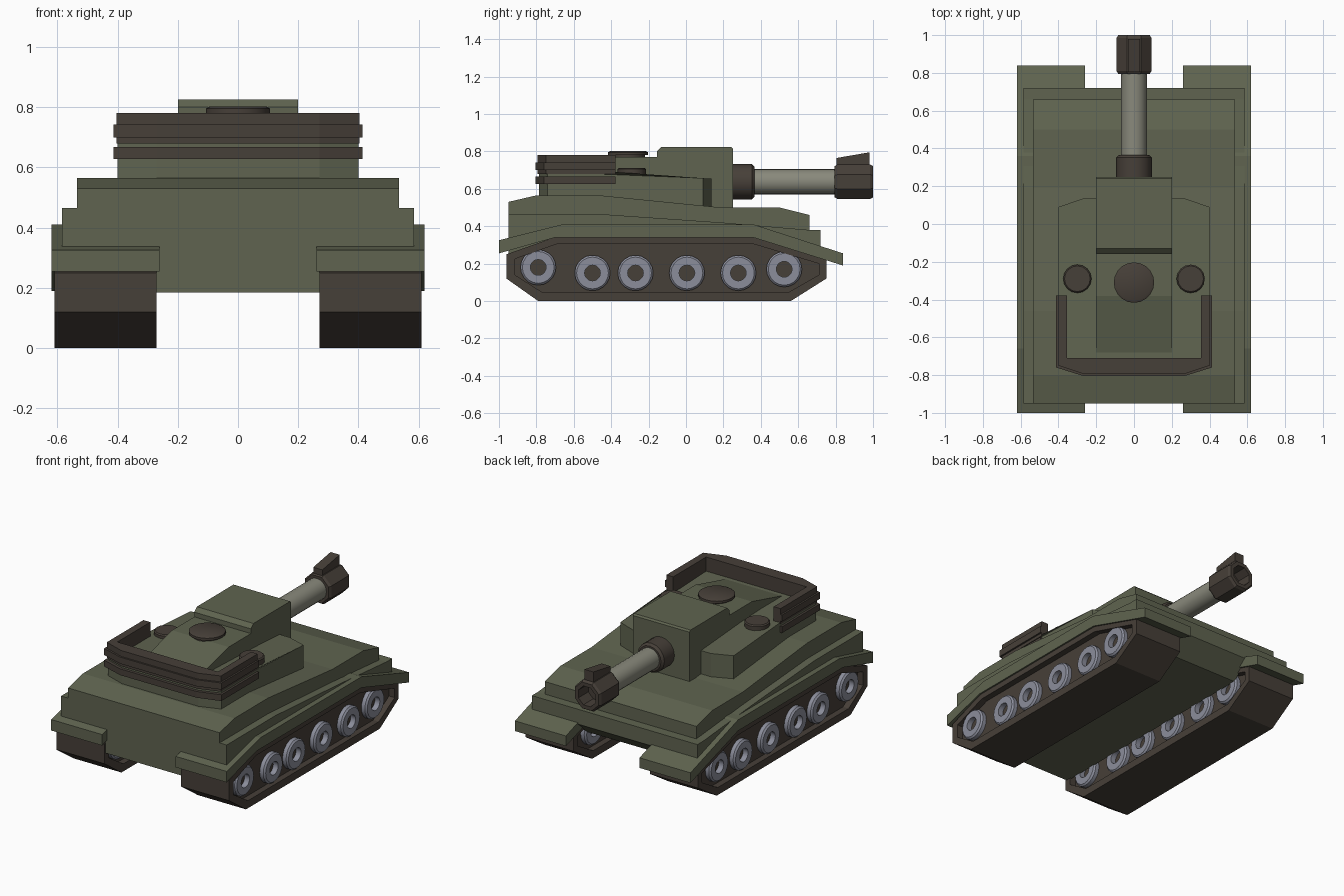
import bpy, bmesh, math

if "Cube" in bpy.data.objects:
    bpy.data.objects.remove(bpy.data.objects["Cube"])


def material(name, rgb):
    m = bpy.data.materials.new(name)
    m.diffuse_color = (*rgb, 1)
    m.use_nodes = True
    m.node_tree.nodes["Principled BSDF"].inputs["Base Color"].default_value = m.diffuse_color
    return m


GREEN = material("olive", (0.115, 0.127, 0.08))
BROWN = material("dark_brown", (0.062, 0.05, 0.04))
STEEL = material("wheel_grey", (0.26, 0.27, 0.33))
BARREL = material("barrel_grey", (0.25, 0.25, 0.2))


def finish(name, bm, mat, smooth=False):
    bmesh.ops.recalc_face_normals(bm, faces=bm.faces)
    me = bpy.data.meshes.new(name)
    bm.to_mesh(me)
    bm.free()
    me.materials.append(mat)
    ob = bpy.data.objects.new(name, me)
    bpy.context.collection.objects.link(ob)
    if smooth:
        bpy.ops.object.select_all(action='DESELECT')
        ob.select_set(True)
        bpy.context.view_layer.objects.active = ob
        bpy.ops.object.shade_smooth_by_angle(angle=math.radians(35))
    return ob


def loft(name, a, b, mat):
    """Solid between two matching outlines."""
    bm = bmesh.new()
    va, vb = [bm.verts.new(p) for p in a], [bm.verts.new(p) for p in b]
    bm.faces.new(va)
    bm.faces.new(vb)
    for i in range(len(a)):
        j = (i + 1) % len(a)
        bm.faces.new((va[i], va[j], vb[j], vb[i]))
    return finish(name, bm, mat)


def side_prism(name, yz, x0, x1, mat):
    return loft(name, [(x0, y, z) for y, z in yz], [(x1, y, z) for y, z in yz], mat)


def plan_prism(name, half, z0, top, mat):
    """Right half of a plan outline, mirrored; top is a height function of y."""
    xy = half + [(-x, y) for x, y in reversed(half)]
    return loft(name, [(x, y, z0) for x, y in xy], [(x, y, top(y)) for x, y in xy], mat)


def lathe(name, profile, centre, axis, sides, mat, closed=False, phase=0, smooth=True):
    """Revolve (radius, offset) points round an axis; open profiles get end caps."""
    bm = bmesh.new()
    rings = []
    for r, t in profile:
        ring = []
        for i in range(sides):
            a = phase + 2 * math.pi * i / sides
            c, s = r * math.cos(a), r * math.sin(a)
            p = {'X': (t, c, s), 'Y': (c, t, s), 'Z': (c, s, t)}[axis]
            ring.append(bm.verts.new([p[k] + centre[k] for k in range(3)]))
        rings.append(ring)
    pairs = list(zip(rings, rings[1:]))
    if closed:
        pairs.append((rings[-1], rings[0]))
    else:
        bm.faces.new(rings[0])
        bm.faces.new(rings[-1])
    for p, q in pairs:
        for i in range(sides):
            j = (i + 1) % sides
            bm.faces.new((p[i], p[j], q[j], q[i]))
    return finish(name, bm, mat, smooth)


# Hull: lower tub, side tier, upper deck
belly = [(-0.95, 0.33), (-0.66, 0.405), (0.36, 0.405), (0.72, 0.285)]
tier = [(-0.95, 0.465), (-0.46, 0.465), (0.19, 0.42), (0.66, 0.38)]
deck = [(-0.95, 0.53), (-0.8, 0.565), (-0.46, 0.565), (0.19, 0.5), (0.5, 0.5), (0.66, 0.46)]
side_prism("lower_hull", belly + [(0.6, 0.185), (-0.95, 0.185)], -0.28, 0.28, GREEN)
side_prism("hull_side_tier", tier + [(0.72, 0.38)] + belly[::-1], -0.585, 0.585, GREEN)
side_prism("upper_deck", deck + tier[::-1], -0.535, 0.535, GREEN)

# Running gear on both sides
fender = [(-1, 0.325), (-0.66, 0.41), (0.36, 0.41), (0.84, 0.255),
          (0.84, 0.19), (0.36, 0.34), (-0.7, 0.34), (-1, 0.255)]
outer = [(-0.96, 0.12), (-0.79, 0), (0.56, 0), (0.75, 0.12),
         (0.75, 0.22), (0.36, 0.342), (-0.7, 0.342), (-0.96, 0.25)]
inner = [(-0.915, 0.14), (-0.77, 0.048), (0.55, 0.048), (0.71, 0.14),
         (0.71, 0.2), (0.36, 0.305), (-0.69, 0.305), (-0.915, 0.225)]
wheels = [(-0.79, 0.18), (-0.5, 0.15), (-0.27, 0.15), (0.005, 0.15), (0.28, 0.15), (0.525, 0.17)]


def track_band(name, x0, x1):
    bm = bmesh.new()
    loops = [[bm.verts.new((x, y, z)) for y, z in pts]
             for pts, x in ((outer, x0), (outer, x1), (inner, x1), (inner, x0))]
    for k in range(4):
        p, q = loops[k], loops[(k + 1) % 4]
        for i in range(8):
            j = (i + 1) % 8
            bm.faces.new((p[i], p[j], q[j], q[i]))
    finish(name, bm, BROWN)


for s, label in ((1, "right"), (-1, "left")):
    side_prism(label + "_fender", fender, s * 0.26, s * 0.62, GREEN)
    track_band(label + "_track", s * 0.27, s * 0.61)
    side_prism(label + "_track_core", inner, s * 0.31, s * 0.57, BROWN)
    for n, (y, z) in enumerate(wheels):
        ring = [(0.042, -0.165), (0.085, -0.165), (0.095, -0.155),
                (0.095, 0.155), (0.085, 0.165), (0.042, 0.165)]
        lathe(f"{label}_wheel_{n + 1}", ring, (s * 0.44, y, z), 'X', 20, STEEL, closed=True)

# Turret body with sloping roof, and raised centre ridge
plan_prism("turret_body", [(0.27, 0.135), (0.4, 0.09), (0.4, -0.38), (0.4, -0.74), (0.27, -0.785)],
           0.46, lambda y: 0.69 - 0.07 * max(0, y + 0.38), GREEN)
side_prism("turret_ridge", [(-0.14, 0.6), (-0.14, 0.77), (-0.38, 0.77), (-0.68, 0.692), (-0.68, 0.6)],
           -0.2, 0.2, GREEN)


# Rear rim and the two bands wrapped round the turret
def u_band(name, grow, z0, z1):
    half = [(0.355, -0.71), (0.355, -0.378), (0.4 + grow, -0.378),
            (0.4 + grow, -0.745 - grow), (0.27, -0.79 - grow)]
    plan_prism(name, half, z0, lambda y: z1, BROWN)


u_band("turret_rim", 0.003, 0.68, 0.78)
u_band("upper_band", 0.014, 0.70, 0.742)
u_band("lower_band", 0.014, 0.627, 0.667)

# Hatches
lathe("centre_hatch", [(0.09, 0.74), (0.09, 0.78), (0.107, 0.78), (0.107, 0.795), (0.095, 0.802)],
      (0, -0.31, 0), 'Z', 20, BROWN)
for s, label in ((1, "right"), (-1, "left")):
    lathe(label + "_hatch", [(0.075, 0.65), (0.075, 0.705), (0.068, 0.712)],
          (s * 0.3, -0.29, 0), 'Z', 16, BROWN)

# Gun housing, barrel and muzzle
side_prism("gun_housing", [(-0.155, 0.5), (-0.155, 0.8), (-0.13, 0.825), (0.24, 0.825),
                           (0.25, 0.815), (0.25, 0.5)], -0.2, 0.2, GREEN)
gun = (0, 0, 0.638)
lathe("barrel_collar", [(0.094, 0.24), (0.094, 0.352), (0.08, 0.366)], gun, 'Y', 16, BROWN)
lathe("barrel", [(0.068, 0.35), (0.068, 0.82)], gun, 'Y', 20, BARREL)
lathe("muzzle", [(0.09, 0.795), (0.1, 0.81), (0.1, 0.985), (0.09, 1.0), (0.065, 1.0), (0.065, 0.9)],
      gun, 'Y', 8, BROWN, phase=math.pi / 8, smooth=False)
side_prism("front_sight", [(0.805, 0.71), (0.805, 0.765), (0.98, 0.795), (0.98, 0.71)],
           -0.032, 0.032, BROWN)
